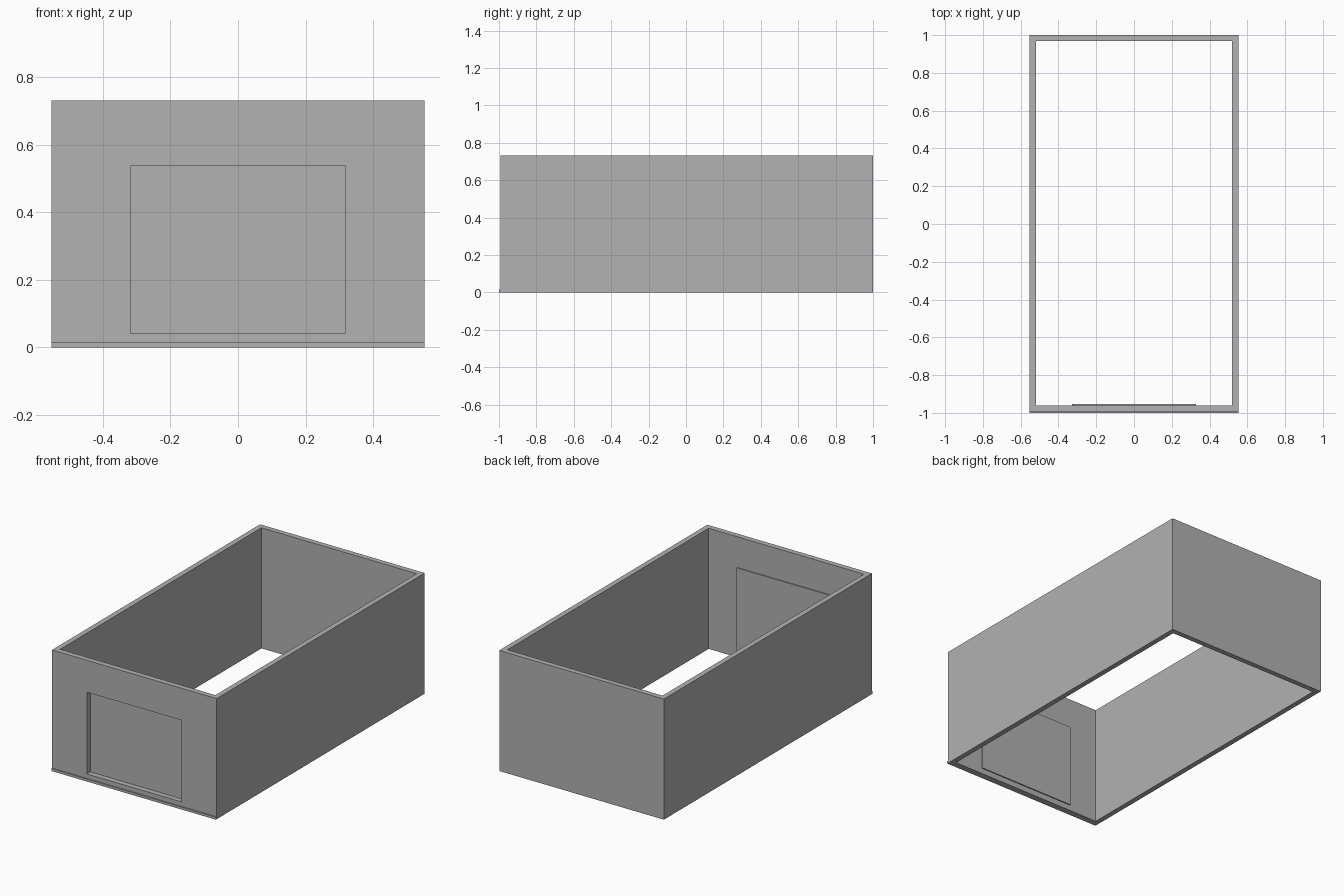
import bpy
import bmesh
from mathutils import Vector

cube = bpy.data.objects.get("Cube")
if cube:
    bpy.data.objects.remove(cube, do_unlink=True)

# Single flat grey
grey = bpy.data.materials.new("plain_grey")
grey.use_nodes = True
grey.diffuse_color = (0.445, 0.445, 0.445, 1)
grey.node_tree.nodes["Principled BSDF"].inputs["Base Color"].default_value = grey.diffuse_color

# Overall sizes
HALF_W, HEIGHT, WALL = 0.552, 0.731, 0.032
FRONT, BACK = -0.993, 1.0
INNER_FRONT = FRONT + 0.033


def box(name, low, high):
    """Axis-aligned box between two corners."""
    low, high = Vector(low), Vector(high)
    bm = bmesh.new()
    bmesh.ops.create_cube(bm, size=1)
    bmesh.ops.scale(bm, vec=high - low, verts=bm.verts)
    bmesh.ops.translate(bm, vec=(low + high) / 2, verts=bm.verts)
    mesh = bpy.data.meshes.new(name)
    bm.to_mesh(mesh)
    bm.free()
    mesh.materials.append(grey)
    obj = bpy.data.objects.new(name, mesh)
    bpy.context.collection.objects.link(obj)
    return obj


def cut(target, cutter):
    """Subtract the cutter and keep it only as a hidden helper."""
    cutter.hide_render = True
    cutter.hide_set(True)
    cutter.display_type = 'WIRE'
    mod = target.modifiers.new(cutter.name, 'BOOLEAN')
    mod.operation = 'DIFFERENCE'
    mod.solver = 'EXACT'
    mod.object = cutter
    bpy.context.view_layer.objects.active = target
    bpy.ops.object.modifier_apply(modifier=mod.name)
    bpy.data.objects.remove(cutter, do_unlink=True)


# Four walls, open at the top and bottom
walls = box("walls", (-HALF_W, FRONT, 0), (HALF_W, BACK, HEIGHT))
inner_w = HALF_W - WALL
cut(walls, box("room_cutter", (-inner_w, INNER_FRONT, -0.1),
               (inner_w, BACK - WALL, HEIGHT + 0.1)))

# Door opening in the front wall
cut(walls, box("door_cutter", (-0.318, FRONT - 0.1, 0.042),
               (0.318, INNER_FRONT + 0.1, 0.537)))

# Thin door panel closing the opening from inside
box("door_panel", (-0.328, INNER_FRONT, 0.034), (0.328, INNER_FRONT + 0.007, 0.545))

# Low sill strip along the foot of the front wall
box("front_sill", (-HALF_W, -1.0, 0), (HALF_W, FRONT, 0.015))
